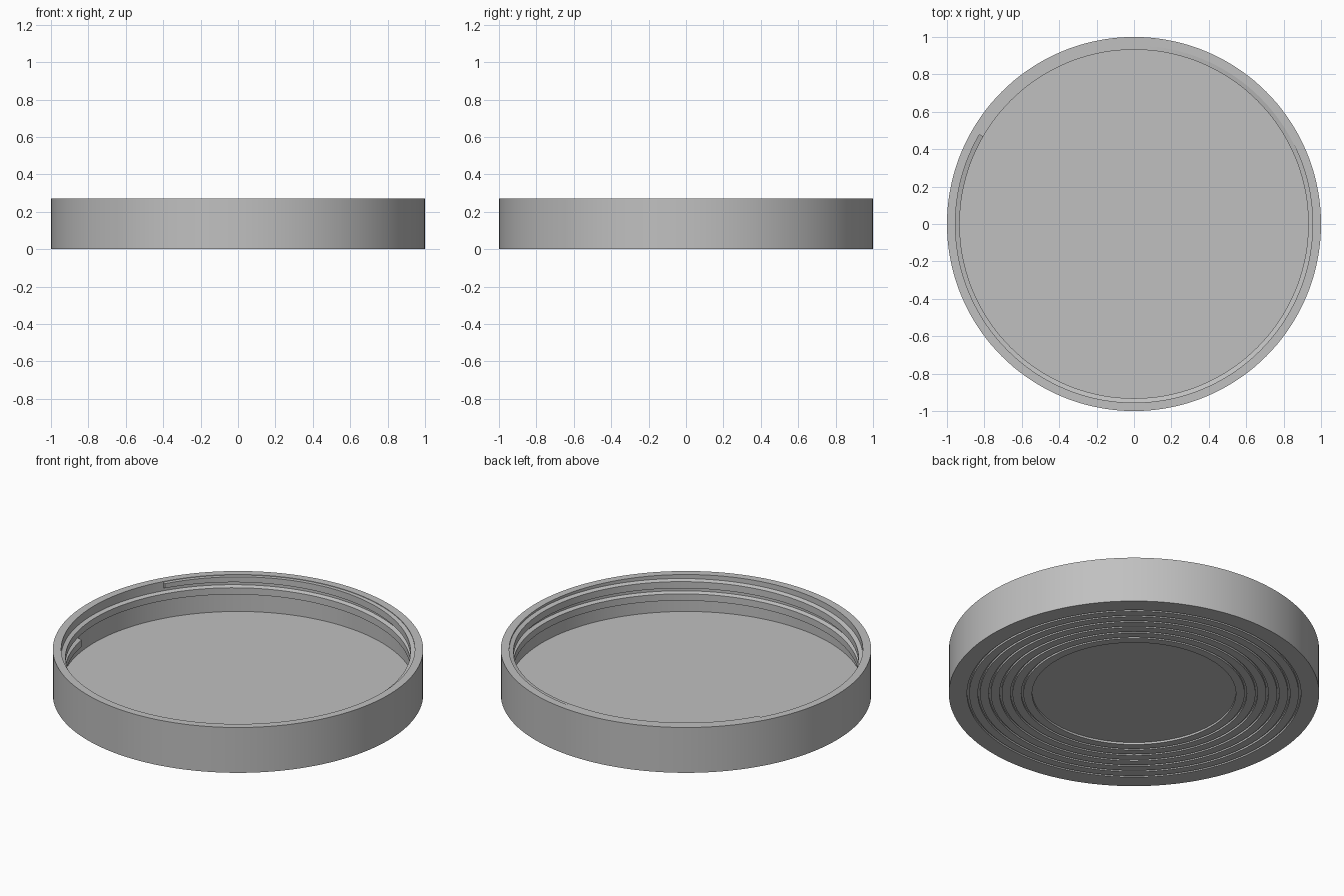
import bpy, bmesh
from math import sin, cos, tau, radians

if "Cube" in bpy.data.objects:
    bpy.data.objects.remove(bpy.data.objects["Cube"])

SEGMENTS = 144
HEIGHT = 0.27
WALL_R = 0.955

grey = bpy.data.materials.new("plain grey")
grey.use_nodes = True
colour = (0.53, 0.53, 0.53, 1)
grey.diffuse_color = colour
grey.node_tree.nodes["Principled BSDF"].inputs["Base Color"].default_value = colour


def finish(bm, name):
    bmesh.ops.recalc_face_normals(bm, faces=bm.faces)
    mesh = bpy.data.meshes.new(name)
    bm.to_mesh(mesh)
    bm.free()
    mesh.materials.append(grey)
    obj = bpy.data.objects.new(name, mesh)
    bpy.context.collection.objects.link(obj)
    bpy.ops.object.select_all(action='DESELECT')
    obj.select_set(True)
    bpy.context.view_layer.objects.active = obj
    bpy.ops.object.shade_smooth_by_angle(angle=radians(20))
    return obj


def bridge(bm, a, b, closed):
    n = len(a)
    for i in range(n if closed else n - 1):
        j = (i + 1) % n
        bm.faces.new((a[i], a[j], b[j], b[i]))


# Lid body: lathed profile from the recessed base disc, out and up, to the inner floor
DEPTH = 0.012
GROOVE = 0.012
profile = [(0.55, DEPTH), (0.55, 0)]
for k in range(6):
    r = 0.603 + k * 0.0585
    profile += [(r - GROOVE / 2, 0), (r - GROOVE / 2, DEPTH),
                (r + GROOVE / 2, DEPTH), (r + GROOVE / 2, 0)]
profile += [(1, 0), (1, HEIGHT), (WALL_R, HEIGHT), (WALL_R, 0.05)]

bm = bmesh.new()
rings = []
for r, z in profile:
    rings.append([bm.verts.new((r * cos(tau * i / SEGMENTS), r * sin(tau * i / SEGMENTS), z))
                  for i in range(SEGMENTS)])
for a, b in zip(rings, rings[1:]):
    bridge(bm, a, b, True)
bm.faces.new(rings[0])
bm.faces.new(rings[-1])
finish(bm, "lid_body")

# Internal screw thread: trapezoid section swept along a rising helix, trimmed at the rim
PITCH = 0.073
START = 190
SWEEP = 680
CREST_R = 0.932
section = [(WALL_R + 0.004, -0.029), (CREST_R, -0.02),
           (CREST_R, 0.02), (WALL_R + 0.004, 0.029)]
bm = bmesh.new()
steps = int(SWEEP / 360 * SEGMENTS)
loops = []
for i in range(steps + 1):
    turn = SWEEP * i / steps
    a = radians(START + turn)
    mid = 0.122 + PITCH * turn / 360
    loops.append([bm.verts.new((r * cos(a), r * sin(a), min(mid + dz, HEIGHT - 0.003)))
                  for r, dz in section])
for a, b in zip(loops, loops[1:]):
    bridge(bm, a, b, True)
bm.faces.new(loops[0])
bm.faces.new(loops[-1])
finish(bm, "screw_thread")
